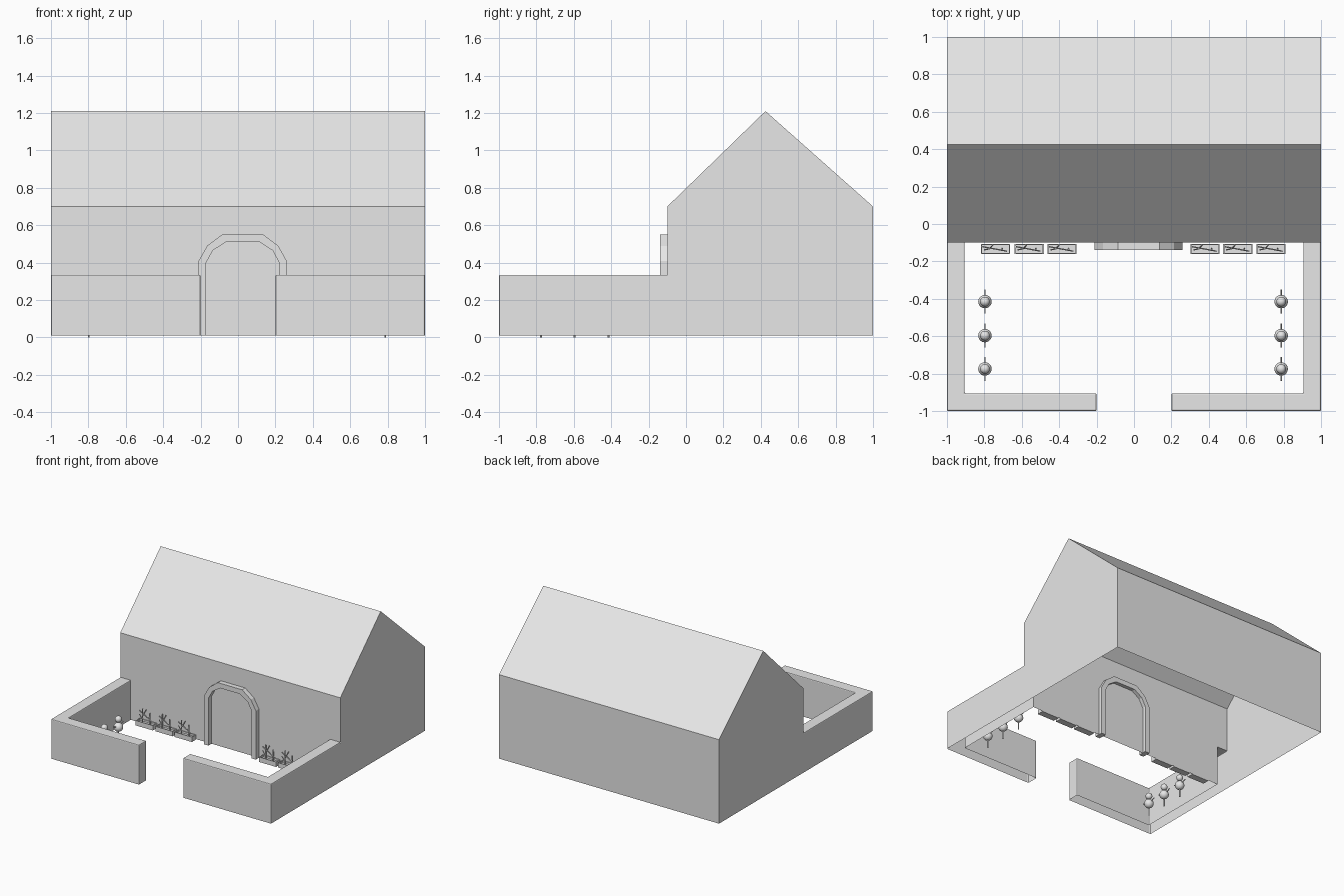
import bpy, bmesh
from mathutils import Vector, Matrix

cube = bpy.data.objects.get("Cube")
if cube:
    bpy.data.objects.remove(cube)

stone = bpy.data.materials.new("light grey stone")
stone.use_nodes = True
stone.diffuse_color = (0.8, 0.8, 0.8, 1)
stone.node_tree.nodes["Principled BSDF"].inputs["Base Color"].default_value = (0.8, 0.8, 0.8, 1)

BASE, EAVE, RIDGE, WALL_TOP = 0.01, 0.70, 1.21, 0.335
FRONT = -0.10


def finish(name, bm, smooth=False):
    bmesh.ops.recalc_face_normals(bm, faces=bm.faces)
    mesh = bpy.data.meshes.new(name)
    bm.to_mesh(mesh)
    bm.free()
    mesh.materials.append(stone)
    for p in mesh.polygons:
        p.use_smooth = smooth
    ob = bpy.data.objects.new(name, mesh)
    bpy.context.collection.objects.link(ob)
    return ob


def prism(name, pts, place, lo, hi, low_cap=True, skip=()):
    """Sweep a 2D outline from lo to hi, leaving out the listed side faces."""
    bm = bmesh.new()
    a = [bm.verts.new(place(u, v, lo)) for u, v in pts]
    b = [bm.verts.new(place(u, v, hi)) for u, v in pts]
    n = len(pts)
    for i in range(n):
        if i not in skip:
            j = (i + 1) % n
            bm.faces.new((a[i], a[j], b[j], b[i]))
    bm.faces.new(b)
    if low_cap:
        bm.faces.new(a[::-1])
    return finish(name, bm)


def add_box(bm, lo, hi):
    lo, hi = Vector(lo), Vector(hi)
    m = Matrix.Translation((lo + hi) / 2) @ Matrix.Diagonal((*(hi - lo), 1))
    bmesh.ops.create_cube(bm, size=1, matrix=m)


def add_rod(bm, p, q, r):
    p, q = Vector(p), Vector(q)
    d = q - p
    m = Matrix.Translation((p + q) / 2) @ d.to_track_quat("Z", "Y").to_matrix().to_4x4()
    bmesh.ops.create_cone(bm, cap_ends=True, segments=6, radius1=r, radius2=r,
                          depth=d.length, matrix=m)


def along_x(u, v, w):
    return (w, u, v)


def along_y(u, v, w):
    return (u, w, v)


def along_z(u, v, w):
    return (u, v, w)


# House: gabled shell, open underneath; the front wall is its own face
gable = [(FRONT, BASE), (FRONT, EAVE), (0.425, RIDGE), (1, EAVE), (1, BASE)]
prism("house_shell", gable, along_x, -1, 1, skip=(0, 4))

half = [(0.905, BASE), (0.905, WALL_TOP), (1, WALL_TOP), (1, EAVE)]
bm = bmesh.new()
outline = half + [(-x, z) for x, z in reversed(half)]
bm.faces.new([bm.verts.new((x, FRONT, z)) for x, z in outline])
finish("front_wall", bm)

# Yard walls: hollow, with softened edges, leaving a gateway in the middle
for side, s in (("left", 1), ("right", -1)):
    plan = [(s, FRONT), (s, -1), (s * 0.2, -1), (s * 0.2, -0.905),
            (s * 0.905, -0.905), (s * 0.905, FRONT)]
    yard = prism(side + "_yard_wall", plan, along_z, BASE, WALL_TOP,
                 low_cap=False, skip=(5,))
    bevel = yard.modifiers.new("soft_edges", "BEVEL")
    bevel.width = 0.007
    bevel.segments = 2

# Door surround: faceted arch set through the front wall
CX = 0.025
outer = [(0.235, BASE), (0.235, 0.41), (0.19, 0.49), (0.11, 0.55)]
inner = [(0.195, BASE), (0.195, 0.40), (0.16, 0.465), (0.09, 0.51)]


def arch_line(pts):
    return [(CX - x, z) for x, z in pts] + [(CX + x, z) for x, z in reversed(pts)]


prism("door_surround", arch_line(outer) + arch_line(inner)[::-1], along_y, -0.14, -0.07)


# Planters: troughs with stems and slanted twigs
def planter(name, x):
    bm = bmesh.new()
    w, y0, y1, t = 0.078, -0.16, -0.106, 0.006
    add_box(bm, (x - w, y0, BASE), (x + w, y1, 0.035))
    for y in (y0, y1 - t):
        add_box(bm, (x - w, y, 0.03), (x + w, y + t, 0.05))
    for e in (x - w, x + w - t):
        add_box(bm, (e, y0, 0.03), (e + t, y1, 0.05))
    y = (y0 + y1) / 2
    add_rod(bm, (x - 0.035, y, 0.03), (x - 0.035, y, 0.15), 0.005)
    add_rod(bm, (x - 0.07, y + 0.012, 0.12), (x + 0.06, y - 0.012, 0.07), 0.004)
    add_rod(bm, (x + 0.035, y, 0.03), (x + 0.035, y - 0.005, 0.13), 0.005)
    add_rod(bm, (x - 0.035, y, 0.09), (x - 0.015, y + 0.02, 0.14), 0.004)
    add_rod(bm, (x - 0.035, y, 0.06), (x - 0.06, y - 0.005, 0.10), 0.004)
    finish(name, bm)


for i, x in enumerate((-0.74, -0.56, -0.385, 0.38, 0.555, 0.733)):
    planter("planter_%d" % (i + 1), x)


# Yard figures: two balls on a stake with stick arms along y
def figure(name, x, y):
    bm = bmesh.new()
    for z, r in ((0.10, 0.036), (0.165, 0.026)):
        bmesh.ops.create_uvsphere(bm, u_segments=20, v_segments=12, radius=r,
                                  matrix=Matrix.Translation((x, y, z)))
    finish(name + "_body", bm, smooth=True)
    bm = bmesh.new()
    add_rod(bm, (x, y, 0), (x, y, 0.08), 0.005)
    for s in (-1, 1):
        add_rod(bm, (x, y + s * 0.02, 0.105), (x, y + s * 0.063, 0.125), 0.004)
    finish(name + "_sticks", bm)


for side, x in (("left", 0.787), ("right", -0.797)):
    for i, y in enumerate((-0.415, -0.597, -0.775)):
        figure("%s_figure_%d" % (side, i + 1), x, y)
